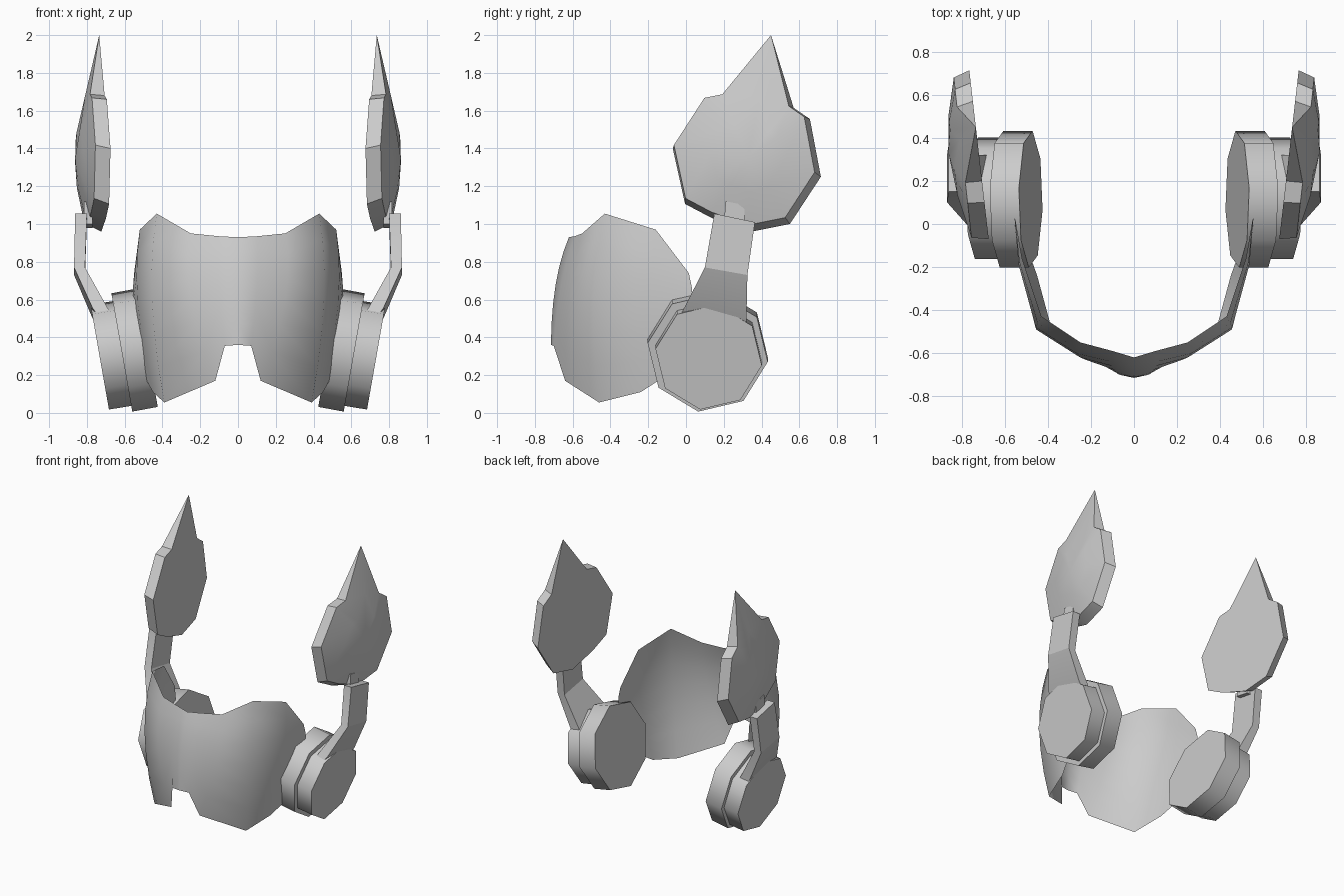
import bpy, bmesh, math
from mathutils import Vector

if "Cube" in bpy.data.objects:
    bpy.data.objects.remove(bpy.data.objects["Cube"], do_unlink=True)

# Single plain material
grey = bpy.data.materials.new("light_grey")
grey.use_nodes = True
colour = (0.6, 0.6, 0.6, 1)
grey.diffuse_color = colour
grey.node_tree.nodes["Principled BSDF"].inputs["Base Color"].default_value = colour


def finish(name, bm, angle, closed=True):
    """Turn a right-hand half into a mirrored, shaded object."""
    bmesh.ops.remove_doubles(bm, verts=bm.verts, dist=0.0005)
    if closed:
        bmesh.ops.recalc_face_normals(bm, faces=bm.faces)
    mesh = bpy.data.meshes.new(name)
    bm.to_mesh(mesh)
    bm.free()
    mesh.materials.append(grey)
    obj = bpy.data.objects.new(name, mesh)
    bpy.context.collection.objects.link(obj)
    bpy.ops.object.select_all(action="DESELECT")
    obj.select_set(True)
    bpy.context.view_layer.objects.active = obj
    bpy.ops.object.shade_smooth_by_angle(angle=math.radians(angle))
    mirror = obj.modifiers.new("mirror", "MIRROR")
    mirror.use_clip = True
    return obj


def loft(bm, rings, wrap=True):
    """Bridge rows of points with quads and return the vertex rows."""
    rows = [[bm.verts.new(p) for p in ring] for ring in rings]
    for a, b in zip(rows, rows[1:]):
        n = len(a)
        for i in range(n if wrap else n - 1):
            j = (i + 1) % n
            bm.faces.new((a[i], a[j], b[j], b[i]))
    return rows


def capped(name, rings, angle):
    bm = bmesh.new()
    rows = loft(bm, rings)
    bm.faces.new(rows[0])
    bm.faces.new(rows[-1])
    return finish(name, bm, angle)


# Curved visor sheet: top, middle and bottom of each column
columns = [
    ((0, -.62, .93), (0, -.69, .68), (0, -.715, .36)),
    ((.1, -.59, .935), (.1, -.66, .68), (.07, -.7, .355)),
    ((.25, -.55, .95), (.25, -.62, .6), (.12, -.64, .17)),
    ((.43, -.43, 1.055), (.455, -.49, .6), (.39, -.46, .055)),
    ((.52, -.16, .97), (.53, -.2, .58), (.45, -.24, .11)),
    ((.55, .015, .74), (.55, .02, .5), (.5, -.1, .2)),
]


def bend(column, t):
    a, m, b = map(Vector, column)
    return a * (1 - t) * (1 - 2 * t) + m * 4 * t * (1 - t) + b * t * (2 * t - 1)


bm = bmesh.new()
loft(bm, [[bend(c, i / 6) for i in range(7)] for c in columns], wrap=False)
finish("visor", bm, 80, closed=False)


# Eight-sided ear cups, tilted inward at the bottom
def cup(name, inner, outer, radius):
    inner, outer = Vector(inner), Vector(outer)
    tilt = math.radians(10)
    up = Vector((math.sin(tilt), 0, math.cos(tilt)))

    def ring(centre):
        angles = [math.radians(45 * k - 9) for k in range(8)]
        return [centre + radius * (Vector((0, math.cos(a), 0)) + up * math.sin(a))
                for a in angles]
    return capped(name, [ring(inner), ring(outer)], 60)


cup("ear_cushion", (.48, .115, .345), (.615, .115, .32), .322)
cup("ear_cap", (.61, .12, .315), (.732, .12, .295), .285)

# Bent arm: inner x, outer x, then front and back edges
sections = [
    (.66, .73, (-.04, .5), (.32, .44)),
    (.69, .77, (-.01, .555), (.32, .5)),
    (.81, .868, (.1, .77), (.325, .73)),
    (.8, .862, (.15, 1.055), (.365, 1.01)),
]
capped("arm", [[(a, *f), (b, *f), (b, *r), (a, *r)] for a, b, f, r in sections], 20)

# Small tab joining the arm to the blade
tab = [(.2, 1), (.31, .98), (.31, 1.1), (.21, 1.12)]
capped("joining_tab", [[(x, y, z) for y, z in tab] for x in (.77, .815)], 20)

# Pointed blade with a flat inner side and a domed outer side
outline = [(-.07, 1.4), (.1, 1.66), (.2, 1.68), (.45, 2), (.57, 1.615), (.656, 1.556),
           (.714, 1.25), (.55, 1), (.35, .96), (.14, 1.03), (-.005, 1.106)]
peak = Vector((.862, .33, 1.35))


def back_point(y, z):
    return Vector((.675 + .115 * (y + .07), y, z))


def front_point(y, z):
    if z == 2:
        return back_point(y, z)
    return Vector((.755 + .105 * (y + .07), y - .05 * (y - .05), z - .04 * (z - 1.85)))


back = [back_point(*p) for p in outline]
rim = [front_point(*p) for p in outline]
dome = [r.lerp(peak, .5) + Vector((.012, 0, 0)) for r in rim]
bm = bmesh.new()
rows = loft(bm, [back, rim, dome])
bm.faces.new(rows[0])
top = bm.verts.new(peak)
for i, v in enumerate(rows[-1]):
    bm.faces.new((v, rows[-1][(i + 1) % len(outline)], top))
finish("ear_blade", bm, 35)
